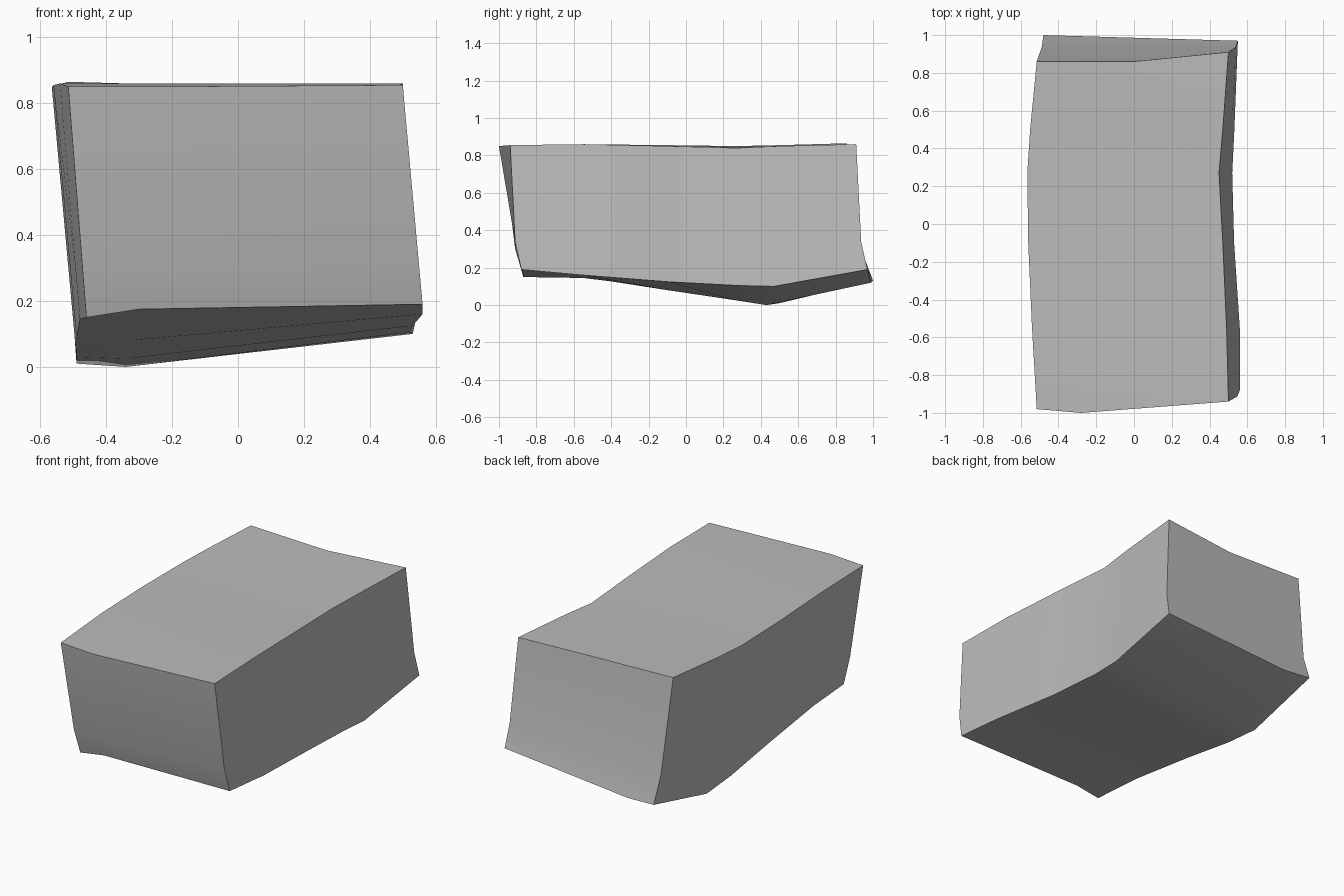
import bpy
import bmesh
import math
from mathutils import Vector

default_cube = bpy.data.objects.get("Cube")
if default_cube:
    bpy.data.objects.remove(default_cube, do_unlink=True)


def make_material(name, colour):
    material = bpy.data.materials.new(name)
    material.use_nodes = True
    material.diffuse_color = colour
    shader = next(node for node in material.node_tree.nodes
                  if node.type == "BSDF_PRINCIPLED")
    shader.inputs["Base Color"].default_value = colour
    shader.inputs["Roughness"].default_value = 0.9
    return material


def wall_rail(top, low, front_bulge, back_hollow):
    """Rail low on a side wall, bent at both ends so the end faces curve."""
    rail = [Vector(a).lerp(Vector(b), 0.78) for a, b in zip(top, low)]
    rail[0].y -= front_bulge
    rail[-1].y -= back_hollow
    return rail


def loft_block(name, rails, material):
    """Skin a closed ring of lengthwise rails and close both ends."""
    bm = bmesh.new()
    grid = [[bm.verts.new(point) for point in rail] for rail in rails]
    stations = len(grid[0])
    for index, rail in enumerate(grid):
        following = grid[(index + 1) % len(grid)]
        for s in range(stations - 1):
            bm.faces.new((rail[s], rail[s + 1], following[s + 1], following[s]))
    # Each end is an upper and a lower panel, split along the wall rails
    for end in (0, stations - 1):
        ring = [rail[end] for rail in grid]
        bm.faces.new([ring[i] for i in (7, 0, 1, 2, 3)])
        bm.faces.new(ring[3:])
    bmesh.ops.recalc_face_normals(bm, faces=bm.faces)
    mesh = bpy.data.meshes.new(name)
    bm.to_mesh(mesh)
    bm.free()
    mesh.materials.append(material)
    block = bpy.data.objects.new(name, mesh)
    bpy.context.collection.objects.link(block)
    return block


# Lengthwise edges of the rough block, front to back
top_left = [(-.515, -.98, .85), (-.54, -.55, .86), (-.56, -.1, .855),
            (-.565, .27, .85), (-.55, .5, .855), (-.515, .86, .865)]
top_middle = [(-.28, -1, .85), (-.1, -.55, .86), (0, -.1, .85),
              (0, .27, .845), (0, .5, .85), (0, .86, .85)]
top_right = [(.5, -.94, .855), (.49, -.55, .86), (.47, -.1, .85),
             (.45, .27, .84), (.47, .5, .85), (.5, .91, .86)]
low_right = [(.56, -.88, .19), (.56, -.55, .16), (.53, -.1, .125),
             (.52, .27, .105), (.53, .47, .1), (.55, .97, .19)]
keel = [(-.3, -.87, .175), (-.32, -.55, .15), (-.33, -.1, .08),
        (-.34, .27, .025), (-.34, .43, 0), (-.3, .99, .12)]
low_left = [(-.46, -.87, .15), (-.48, -.55, .145), (-.49, -.1, .09),
            (-.49, .27, .03), (-.49, .5, .01), (-.48, 1, .13)]

wall_right = wall_rail(top_right, low_right, .02, .02)
wall_left = wall_rail(top_left, low_left, .02, .03)

stone = make_material("stone_grey", (0.5, 0.5, 0.5, 1))
block = loft_block("stone_block",
                   [top_left, top_middle, top_right, wall_right,
                    low_right, keel, low_left, wall_left], stone)

# Soft faces with crisp corners
bpy.ops.object.select_all(action="DESELECT")
block.select_set(True)
bpy.context.view_layer.objects.active = block
bpy.ops.object.shade_smooth_by_angle(angle=math.radians(25))
